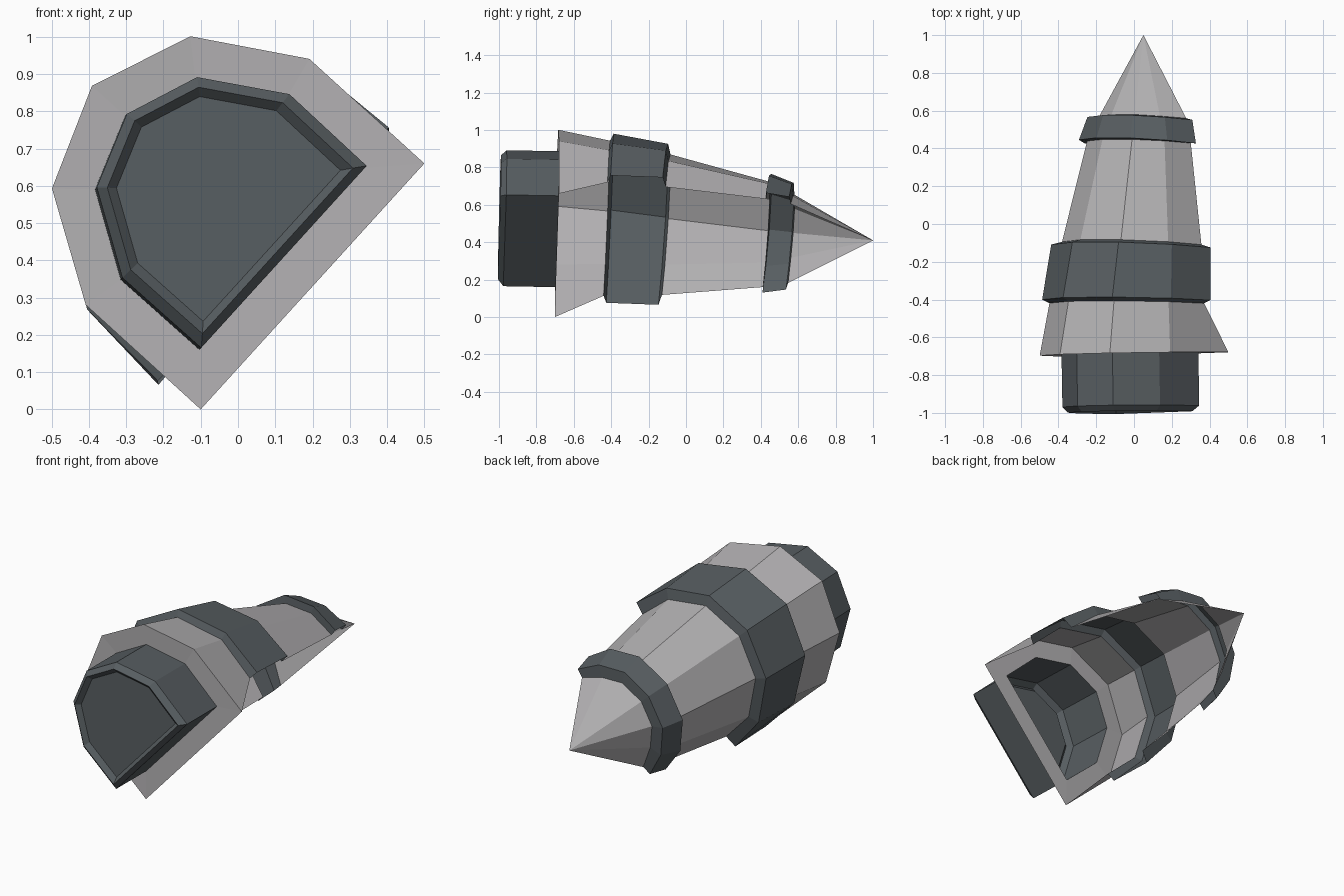
import bpy
from mathutils import Vector

cube = bpy.data.objects.get("Cube")
if cube:
    bpy.data.objects.remove(cube, do_unlink=True)


def material(name, rgb):
    m = bpy.data.materials.new(name)
    m.use_nodes = True
    m.diffuse_color = (*rgb, 1)
    m.node_tree.nodes["Principled BSDF"].inputs["Base Color"].default_value = (*rgb, 1)
    return m


light = material("light grey", (0.45, 0.44, 0.45))
dark = material("dark slate", (0.095, 0.11, 0.119))

# Slanted frame: "across" runs along the open cut side, "out" points away from it
ORIGIN = Vector((0.2, 0, 0.33))
ACROSS = Vector((0.673, 0, 0.74))
OUT = Vector((-0.74, 0, 0.673))
AXIS_OUT = 0.165
ARC = [(0.446, 0.252), (0.276, 0.529), (0, 0.635)]   # half of the arched outline


def place(u, v, y, lean):
    """Point in the slanted frame; the axis drifts slightly sideways along y."""
    drift = -0.025 * (y + 0.69)
    point = ORIGIN + ACROSS * (u + drift) + OUT * v
    point.y = y + 0.025 * u + lean * v
    return point


def mirrored(half, y, lean):
    full = half + [(-u, v) for u, v in reversed(half[:-1])]
    return [place(u, v, y, lean) for u, v in full]


def section(y, lean, wide, tall, corner_u, corner_v):
    arc = [(u * wide, AXIS_OUT + v * tall) for u, v in ARC]
    return mirrored([(corner_u, corner_v)] + arc, y, lean)


def nozzle_loop(y, s):
    half = [(0.33, 0.11), (0.333, 0.393), (0.2, 0.607), (0, 0.68)]
    return mirrored([(u * s, 0.37 + (v - 0.37) * s) for u, v in half], y, 0.01)


def loft(name, loops, mat, closed=False, cap=False):
    """Skin consecutive outlines; a one-point outline makes a tip."""
    verts = [p for loop in loops for p in loop]
    n = len(loops[0])
    faces = [tuple(range(n))] if cap else []
    start = 0
    for a, b in zip(loops, loops[1:]):
        end = start + n
        for i in range(n if closed else n - 1):
            j = (i + 1) % n
            if len(b) == 1:
                faces.append((start + i, end, start + j))
            else:
                faces.append((start + i, end + i, end + j, start + j))
        start = end
    mesh = bpy.data.meshes.new(name)
    mesh.from_pydata(verts, [], faces)
    mesh.materials.append(mat)
    mesh.update()
    obj = bpy.data.objects.new(name, mesh)
    bpy.context.collection.objects.link(obj)


# Hull outlines from the wide rear rim to the tip
rim = section(-0.69, 0, 1, 1, 0.446, 0)
skirt_end = section(-0.435, 0.035, 0.92, 0.895, 0.41, 0.136)
wide_a = section(-0.42, 0.04, 1.0, 0.955, 0.46, 0.136)
wide_b = section(-0.145, 0.07, 0.96, 0.84, 0.46, 0.128)
barrel_start = section(-0.128, 0.07, 0.84, 0.75, 0.39, 0.13)
barrel_end = section(0.41, 0.08, 0.64, 0.482, 0.318, 0.128)
narrow_a = section(0.405, 0.1, 0.73, 0.55, 0.36, 0.13)
narrow_b = section(0.53, 0.1, 0.645, 0.47, 0.335, 0.13)
nose_start = section(0.54, 0.1, 0.5, 0.375, 0.285, 0.128)
tip = [Vector((0.05, 1.0, 0.41))]

# Open-sided shell parts
loft("skirt", [rim, skirt_end], light)
loft("wide_band", [skirt_end, wide_a, wide_b, barrel_start], dark)
loft("barrel", [barrel_start, barrel_end], light)
loft("narrow_band", [barrel_end, narrow_a, narrow_b, nose_start], dark)
loft("nose_cone", [nose_start, tip], light)

# Rear plate around the nozzle, and the nozzle with chamfer and recessed cap
base = nozzle_loop(-0.69, 1)
loft("rear_plate", [base, rim], light, closed=True)
loft("nozzle", [nozzle_loop(-0.975, 0.83), nozzle_loop(-1.0, 0.91),
                nozzle_loop(-0.97, 1), base], dark, closed=True, cap=True)
